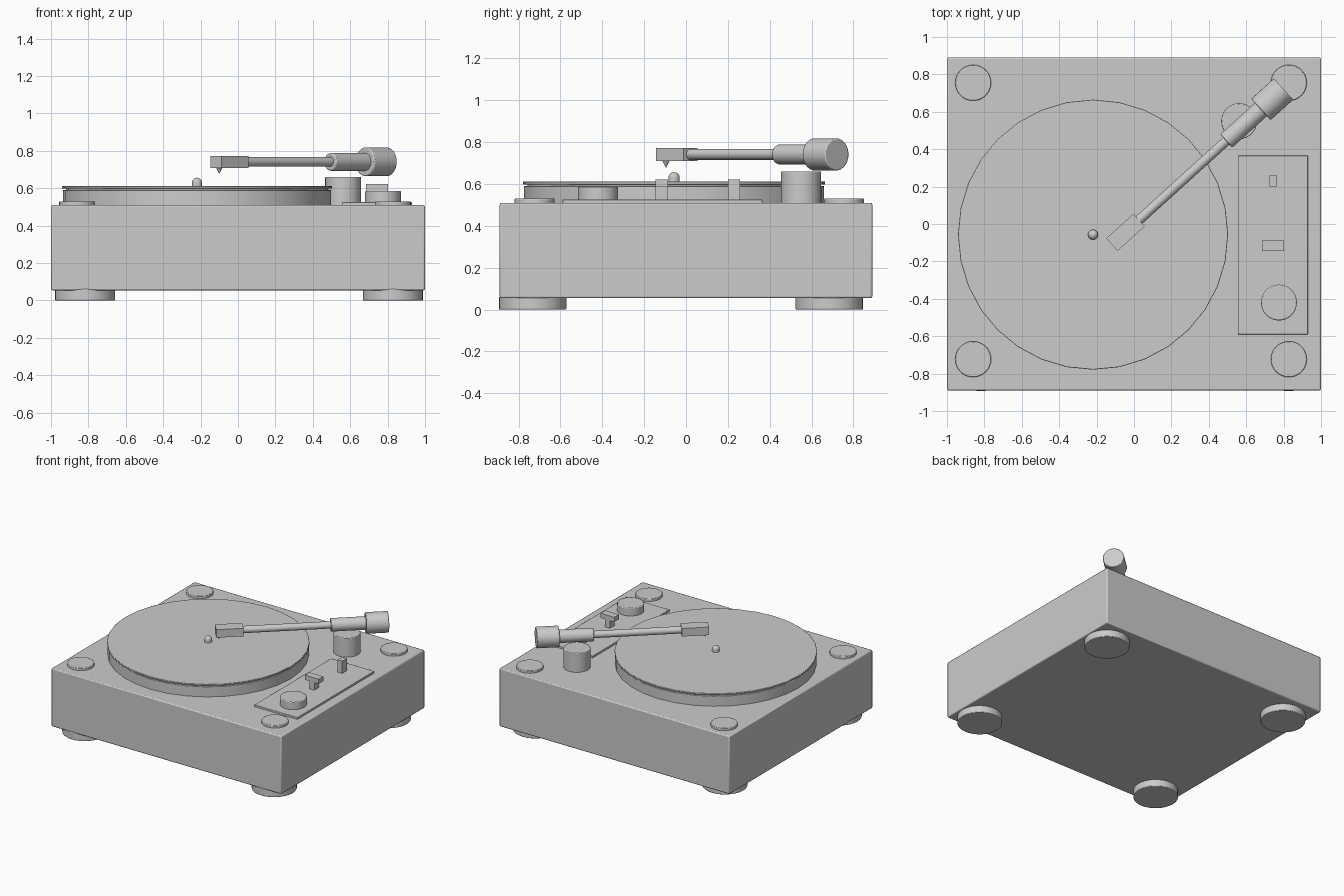
import bpy
from math import radians, cos, sin, pi
from mathutils import Vector

if "Cube" in bpy.data.objects:
    bpy.data.objects.remove(bpy.data.objects["Cube"])


def finish(ob, name, bevel=0.0):
    ob.name = name
    if bevel:
        m = ob.modifiers.new("Bevel", 'BEVEL')
        m.width, m.segments, m.limit_method = bevel, 2, 'ANGLE'
    bpy.ops.object.shade_smooth_by_angle(angle=radians(35))
    return ob


def box(name, x, y, z, bevel=0.0):
    """Box from (min, max) ranges."""
    r = (x, y, z)
    bpy.ops.mesh.primitive_cube_add(size=1, location=[sum(a) / 2 for a in r])
    ob = bpy.context.object
    ob.scale = [a[1] - a[0] for a in r]
    bpy.ops.object.transform_apply(location=False, rotation=False, scale=True)
    return finish(ob, name, bevel)


def disc(name, x, y, r, z0, z1, bevel=0.0, sides=32):
    bpy.ops.mesh.primitive_cylinder_add(vertices=sides, radius=r, depth=z1 - z0,
                                        location=(x, y, (z0 + z1) / 2))
    return finish(bpy.context.object, name, bevel)


# Plinth
box("plinth", (-1, 1), (-0.89, 0.89), (0.054, 0.51), 0.008)

# Feet underneath and round caps on top at each corner
for side, fx, cx in (("left", -0.818, -0.86), ("right", 0.828, 0.828)):
    for end, fy, cy in (("front", -0.733, -0.723), ("back", 0.685, 0.755)):
        disc(f"{end}_{side}_foot", fx, fy, 0.161, 0, 0.06, 0.004)
        disc(f"{end}_{side}_cap", cx, cy, 0.096, 0.505, 0.53, 0.004)

# Platter, mat, record and spindle
px, py = -0.219, -0.057
disc("platter", px, py, 0.717, 0.505, 0.59, 0.003)
disc("mat", px, py, 0.70, 0.588, 0.6)
disc("record", px, py, 0.722, 0.598, 0.611, 0.003)
disc("spindle", px, py, 0.027, 0.605, 0.63)
bpy.ops.mesh.primitive_uv_sphere_add(segments=24, ring_count=12, radius=0.027,
                                     location=(px, py, 0.629))
finish(bpy.context.object, "spindle_tip")

# Control panel with knob and two switches
box("control_panel", (0.555, 0.93), (-0.59, 0.365), (0.505, 0.525), 0.003)
disc("knob", 0.775, -0.42, 0.096, 0.52, 0.586, 0.006)
box("switch_post", (0.725, 0.765), (0.2, 0.258), (0.52, 0.622))
box("lever_stem", (0.722, 0.765), (-0.145, -0.087), (0.52, 0.59))
box("lever_cap", (0.684, 0.803), (-0.145, -0.087), (0.585, 0.622))

# Tonearm base
disc("tonearm_base", 0.562, 0.55, 0.096, 0.505, 0.66, 0.005)

# Tonearm, laid out by distance along its axis from the head
ang = radians(42.2)
axis = Vector((cos(ang), sin(ang), 0))
head = Vector((-0.118, -0.11, 0.741))


def arm_part(name, d0, d1, r, bevel=0.0):
    bpy.ops.mesh.primitive_cylinder_add(vertices=32, radius=r, depth=d1 - d0,
                                        location=head + axis * (d0 + d1) / 2,
                                        rotation=(0, pi / 2, ang))
    return finish(bpy.context.object, name, bevel)


arm_part("arm_tube", 0.18, 0.85, 0.026)
arm_part("arm_pivot", 0.825, 1.1, 0.048, 0.006)
arm_part("counterweight", 1.075, 1.238, 0.077, 0.006)
shell = box("headshell", (-0.098, 0.098), (-0.045, 0.045), (0.709, 0.772))
shell.location += Vector((head.x, head.y, 0)) + axis * 0.098
shell.rotation_euler.z = ang

# Stylus pointing down
bpy.ops.mesh.primitive_cone_add(vertices=16, radius1=0.018, radius2=0.001, depth=0.034,
                                location=(-0.1, -0.095, 0.695), rotation=(pi, 0, 0))
finish(bpy.context.object, "stylus")
